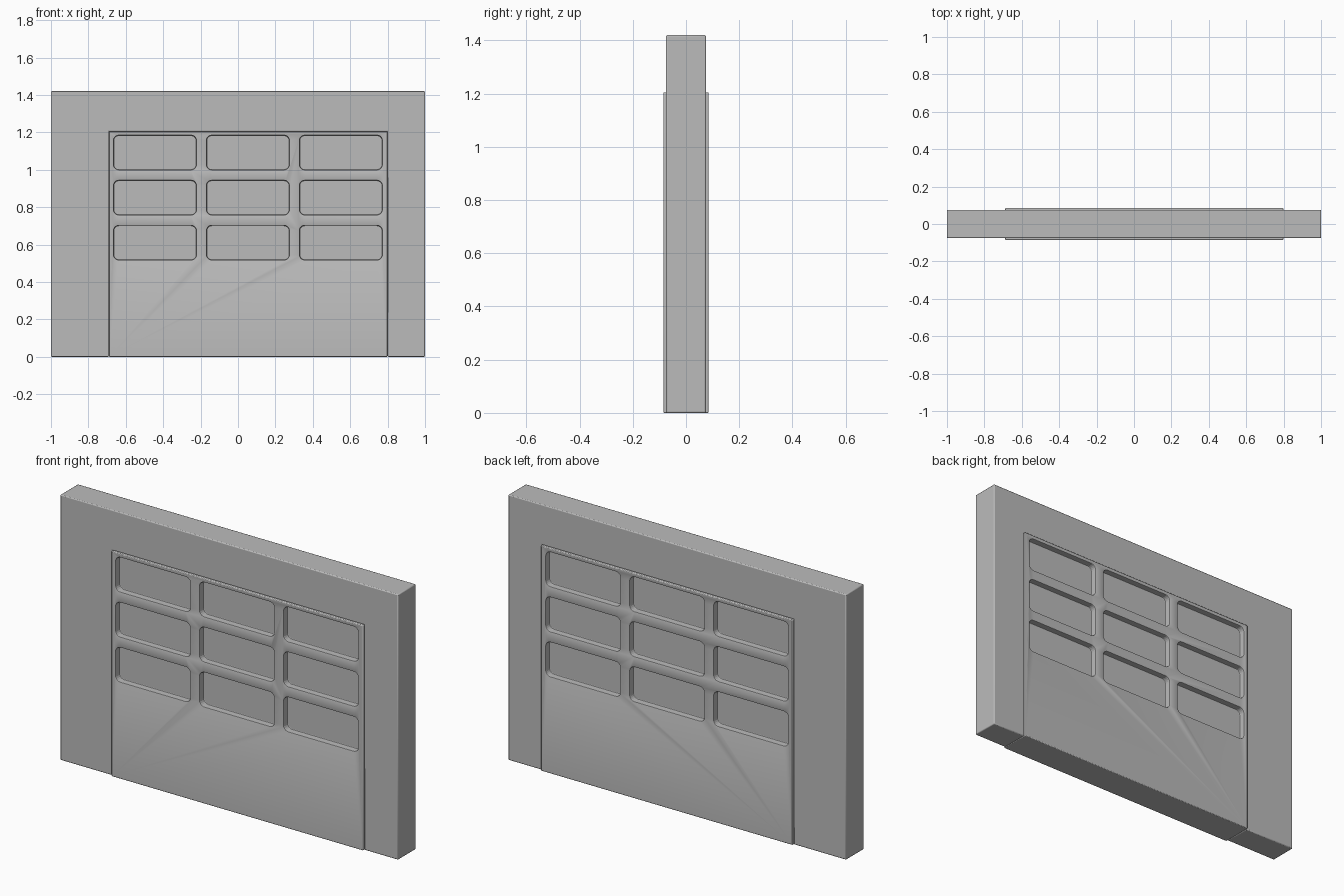
import bpy
import bmesh
from mathutils import Vector

cube = bpy.data.objects.get("Cube")
if cube:
    bpy.data.objects.remove(cube, do_unlink=True)

# Single grey finish
grey = bpy.data.materials.new("plain grey")
grey.use_nodes = True
colour = (0.5, 0.5, 0.5, 1)
grey.diffuse_color = colour
grey.node_tree.nodes["Principled BSDF"].inputs["Base Color"].default_value = colour

WALL_Y, DOOR_Y, PANEL_Y = 0.075, 0.085, 0.053
HEIGHT, DOOR_TOP = 1.42, 1.205
DOOR_L, DOOR_R = -0.69, 0.80


def make_object(name, bm):
    bmesh.ops.recalc_face_normals(bm, faces=bm.faces[:])
    mesh = bpy.data.meshes.new(name)
    bm.to_mesh(mesh)
    bm.free()
    mesh.materials.append(grey)
    ob = bpy.data.objects.new(name, mesh)
    bpy.context.collection.objects.link(ob)
    return ob


def extrude_profile(bm, points, y0, y1):
    """Extrude an x-z outline between two depths and return its side edges."""
    face = bm.faces.new([bm.verts.new((x, y0, z)) for x, z in points])
    out = bmesh.ops.extrude_face_region(bm, geom=[face])["geom"]
    verts = [v for v in out if isinstance(v, bmesh.types.BMVert)]
    bmesh.ops.translate(bm, verts=verts, vec=Vector((0, y1 - y0, 0)))
    return [e for v in verts for e in v.link_edges
            if abs(e.verts[0].co.y - e.verts[1].co.y) > 1e-5]


def rectangle(x0, x1, z0, z1):
    return [(x0, z0), (x1, z0), (x1, z1), (x0, z1)]


def soften(ob, width):
    bevel = ob.modifiers.new("soft edges", "BEVEL")
    bevel.width = width
    bevel.segments = 2
    bevel.limit_method = "ANGLE"
    bevel.angle_limit = 0.9
    bpy.ops.object.select_all(action="DESELECT")
    ob.select_set(True)
    bpy.context.view_layer.objects.active = ob
    bpy.ops.object.shade_smooth_by_angle(angle=0.6)


# Wall surrounding the doorway
bm = bmesh.new()
extrude_profile(bm, [(-1, 0), (DOOR_L, 0), (DOOR_L, DOOR_TOP), (DOOR_R, DOOR_TOP),
                     (DOOR_R, 0), (1, 0), (1, HEIGHT), (-1, HEIGHT)], -WALL_Y, WALL_Y)
soften(make_object("wall", bm), 0.005)

# Door slab filling the doorway
bm = bmesh.new()
extrude_profile(bm, rectangle(DOOR_L, DOOR_R, 0, DOOR_TOP), -DOOR_Y, DOOR_Y)
door = make_object("garage_door", bm)

# Rounded recess cutters, three columns by three rows on both faces
bm = bmesh.new()
for side in (-1, 1):
    for column in range(3):
        for row in range(3):
            x = -0.665 + column * 0.497
            z = 1.0 - row * 0.241
            edges = extrude_profile(bm, rectangle(x, x + 0.442, z, z + 0.184),
                                    side * PANEL_Y, side * 0.12)
            bmesh.ops.bevel(bm, geom=edges, offset=0.028, segments=5,
                            profile=0.5, affect="EDGES")
cutter = make_object("recess_cutter", bm)
cutter.hide_render = True
cutter.hide_set(True)

cut = door.modifiers.new("window recesses", "BOOLEAN")
cut.operation = "DIFFERENCE"
cut.solver = "EXACT"
cut.object = cutter
soften(door, 0.004)
